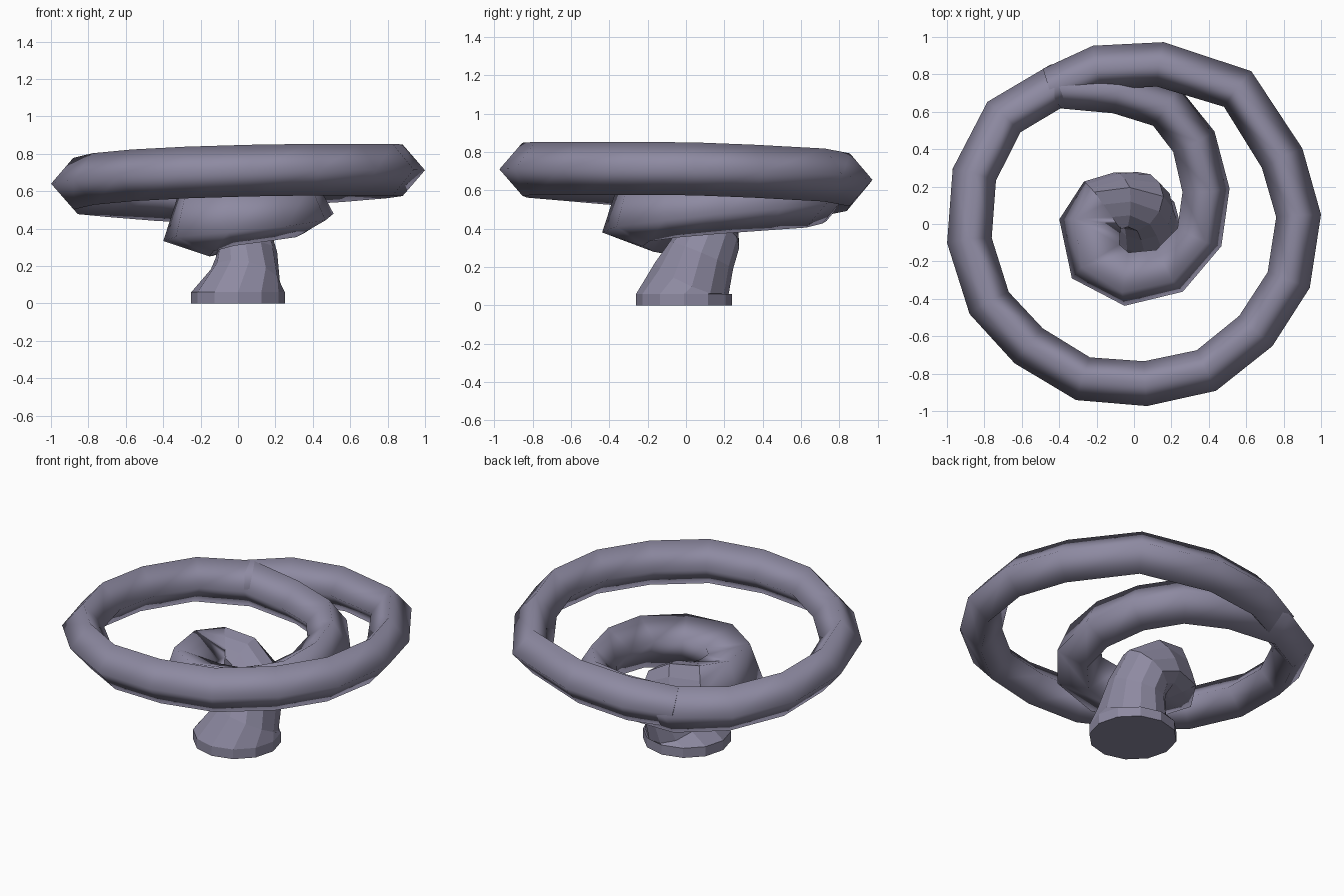
import bpy, bmesh, math
from mathutils import Vector

if "Cube" in bpy.data.objects:
    bpy.data.objects.remove(bpy.data.objects["Cube"])

Z = Vector((0, 0, 1))
Y = Vector((0, 1, 0))
STEM = 7  # sections that stay twelve-sided

# Stem and inner coil: x, y, z, half width, half height, roll in degrees, roundness
coil = [
    (0.00, -0.01, 0.00, .25, .25, 0, 1), (0.00, -0.01, 0.06, .25, .25, 0, 1),
    (0.04, 0.03, 0.14, .21, .19, 0, 1), (0.045, 0.08, 0.26, .18, .165, 0, 1),
    (0.02, 0.12, 0.35, .165, .17, -10, .9), (-0.07, 0.13, 0.41, .16, .17, -22, .5),
    (-0.17, 0.10, 0.42, .18, .185, -27, .1),
    (-0.235, 0.01, 0.42, .185, .19, -27, 0), (-0.205, -0.20, 0.435, .175, .175, -27, 0),
    (-0.04, -0.295, 0.455, .16, .165, -27, 0), (0.19, -0.25, 0.475, .145, .155, -24, 0),
    (0.35, -0.07, 0.495, .135, .15, -20, 0), (0.385, 0.18, 0.515, .13, .145, -14, 0),
    (0.32, 0.44, 0.53, .125, .14, -10, 0), (0.17, 0.63, 0.545, .125, .14, -5, 0),
    (-0.09, 0.71, 0.565, .12, .138, 0, 0), (-0.42, 0.735, 0.585, .12, .145, 0, 0),
]
# Outer hoop: outline corners and heights
hoop = [
    (-.79, .65, .60), (-.97, .30, .615), (-1, -.10, .64), (-.88, -.48, .665),
    (-.64, -.74, .685), (-.31, -.94, .70), (.07, -.97, .71), (.44, -.89, .715),
    (.74, -.65, .715), (.94, -.34, .715), (1, .05, .712), (.90, .40, .70),
    (.63, .82, .68), (.16, .97, .655), (-.22, .95, .63),
]
rows = coil + [(x * .88, y * .88, z, .12, .138, 0, 0) for x, y, z in hoop]
rows.append((-.44, .725, .60, .115, .13, 0, 0))
pts = [Vector(r[:3]) for r in rows]


def section(i):
    """Cross-section ring: a diamond that can blend to a circle."""
    _, _, _, w, h, roll, rnd = rows[i]
    t = (pts[min(i + 1, len(pts) - 1)] - pts[max(i - 1, 0)]).normalized()
    if i < 2:
        t = Z.copy()
    u = Y.copy() if i < 5 else t.cross(Z).normalized()
    u = (u - t * u.dot(t)).normalized()
    v = u.cross(t)
    ring = []
    for k in range(0, 12, 1 if i < STEM else 3):
        q, f = divmod(k, 3)
        a0, a1 = q * math.pi / 2, (q + 1) * math.pi / 2
        f /= 3
        dx = math.cos(a0) * (1 - f) + math.cos(a1) * f
        dy = math.sin(a0) * (1 - f) + math.sin(a1) * f
        a = k * math.pi / 6
        dx = dx * (1 - rnd) + math.cos(a) * rnd
        dy = dy * (1 - rnd) + math.sin(a) * rnd
        c, s = math.cos(math.radians(roll)), math.sin(math.radians(roll))
        ring.append(pts[i] + u * w * (dx * c - dy * s) + v * h * (dx * s + dy * c))
    return ring


# Loft the whole spiral tube: faceted stem, smooth four-sided coil
bm = bmesh.new()
rings = [[bm.verts.new(p) for p in section(i)] for i in range(len(rows))]
for i, (a, b) in enumerate(zip(rings, rings[1:])):
    if len(a) == len(b):
        for k in range(len(a)):
            n = (k + 1) % len(a)
            face = bm.faces.new((a[k], a[n], b[n], b[k]))
            face.smooth = i >= STEM
    else:
        for q in range(4):
            a0, a1, a2, a3 = (a[(3 * q + j) % 12] for j in range(4))
            b0, b1 = b[q], b[(q + 1) % 4]
            for f in ((a0, a1, b0), (a1, a2, b1, b0), (a2, a3, b1)):
                bm.faces.new(f).smooth = True
base = bm.faces.new(rings[0])
bm.faces.new(rings[-1])
# Rim under the foot
bmesh.ops.inset_region(bm, faces=[base], thickness=.05)
bmesh.ops.recalc_face_normals(bm, faces=bm.faces)

mesh = bpy.data.meshes.new("spiral_tube")
bm.to_mesh(mesh)
bm.free()
mat = bpy.data.materials.new("dark_violet_grey")
mat.diffuse_color = (.27, .255, .36, 1)
mat.use_nodes = True
mat.node_tree.nodes["Principled BSDF"].inputs["Base Color"].default_value = mat.diffuse_color
mesh.materials.append(mat)
obj = bpy.data.objects.new("spiral_tube", mesh)
bpy.context.collection.objects.link(obj)
